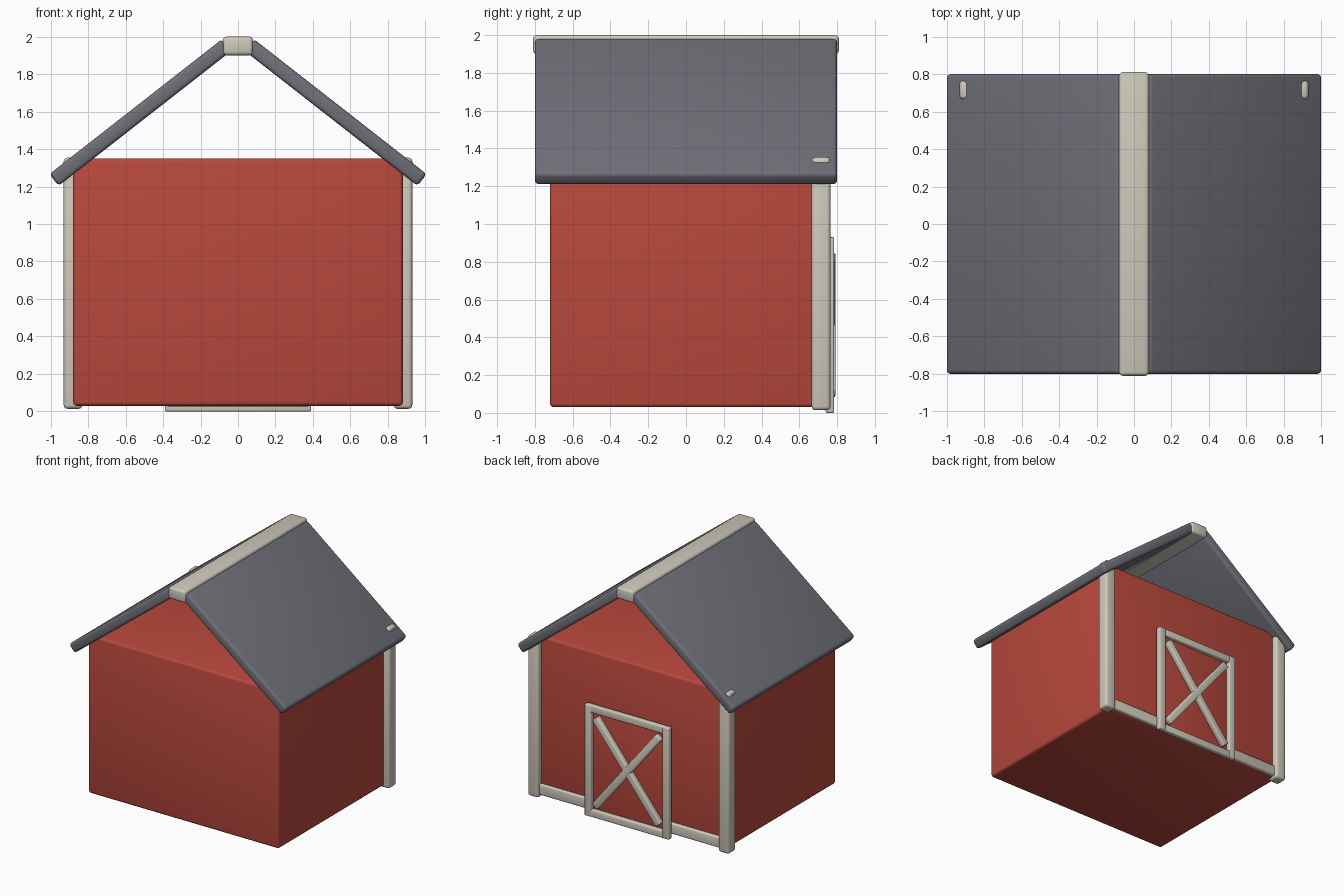
import bpy, math

if "Cube" in bpy.data.objects:
    bpy.data.objects.remove(bpy.data.objects["Cube"])


def material(name, rgb):
    m = bpy.data.materials.new(name)
    m.diffuse_color = (*rgb, 1)
    m.use_nodes = True
    m.node_tree.nodes["Principled BSDF"].inputs["Base Color"].default_value = m.diffuse_color
    return m


RED = material("barn red", (0.48, 0.065, 0.045))
SLATE = material("slate grey", (0.16, 0.16, 0.19))
CREAM = material("cream trim", (0.63, 0.59, 0.50))


def block(name, center, size, mat, bevel=0.02, tilt=0.0):
    """Soft-edged box, tilted about the y axis."""
    bpy.ops.mesh.primitive_cube_add(size=1, location=center)
    ob = bpy.context.object
    ob.name = name
    ob.scale = size
    bpy.ops.object.transform_apply(location=False, rotation=False, scale=True)
    ob.rotation_euler.y = tilt
    ob.data.materials.append(mat)
    mod = ob.modifiers.new("soft edges", 'BEVEL')
    mod.width = bevel
    mod.segments = 3
    bpy.ops.object.modifier_apply(modifier=mod.name)
    bpy.ops.object.shade_smooth_by_angle(angle=math.radians(35))
    return ob


# Barn body
block("barn_body", (0, 0, 0.69), (1.76, 1.44, 1.32), RED)

# Roof slabs and corner posts, mirrored left and right
for side, s in (("left", -1), ("right", 1)):
    block(f"{side}_roof_slab", (s * 0.521, 0, 1.595), (1.17, 1.6, 0.08),
          SLATE, tilt=s * math.radians(38))
    block(f"{side}_corner_post", (s * 0.88, 0.715, 0.684),
          (0.10, 0.10, 1.34), CREAM)

# Ridge cap
block("ridge_cap", (0, 0, 1.95), (0.16, 1.62, 0.10), CREAM)

# Base board between the corner posts
block("base_board", (0, 0.72, 0.08), (1.70, 0.05, 0.09), CREAM, 0.012)

# Door: red panel, frame and crossed braces
block("door_panel", (0, 0.728, 0.465), (0.74, 0.04, 0.88), RED, 0.004)
for side, s in (("left", -1), ("right", 1)):
    block(f"{side}_door_stile", (s * 0.36, 0.762, 0.465),
          (0.06, 0.045, 0.93), CREAM, 0.008)
for level, z in (("bottom", 0.03), ("top", 0.90)):
    block(f"{level}_door_rail", (0, 0.761, z), (0.74, 0.043, 0.06), CREAM, 0.008)
for side, s in (("rising", -1), ("falling", 1)):
    block(f"{side}_door_brace", (0, 0.768 + s * 0.001, 0.465),
          (0.94, 0.046, 0.06), CREAM, 0.01, s * math.atan2(0.75, 0.60))
